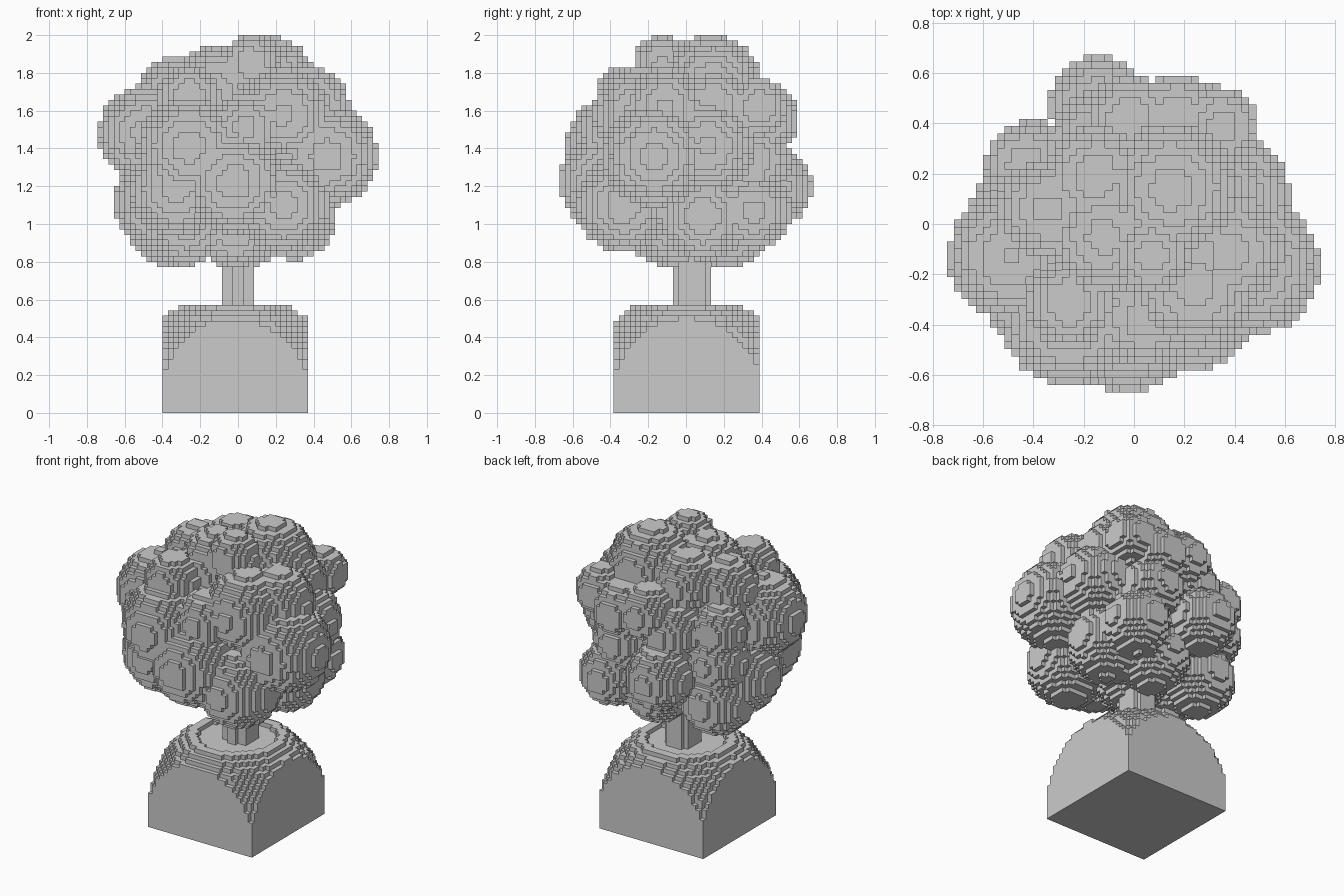
import bpy
import bmesh
from math import floor, ceil
from mathutils import Vector

STEP = 1 / 35                         # edge length of one block
OFFSET = Vector((0.0, 0.6, 0.0))      # grid shift, in blocks

cube = bpy.data.objects.get("Cube")
if cube:
    bpy.data.objects.remove(cube, do_unlink=True)


def make_material(name, color):
    mat = bpy.data.materials.new(name)
    mat.use_nodes = True
    mat.diffuse_color = color
    mat.node_tree.nodes["Principled BSDF"].inputs["Base Color"].default_value = color
    return mat


def cell_centre(cell):
    return (Vector(cell) + OFFSET + Vector((0.5, 0.5, 0.5))) * STEP


def fill(low, high, inside):
    """Grid cells whose centres lie between two corners and pass the test."""
    first = [ceil(low[a] / STEP - OFFSET[a] - 0.5) for a in range(3)]
    last = [floor(high[a] / STEP - OFFSET[a] - 0.5) + 1 for a in range(3)]
    return {(i, j, k)
            for i in range(first[0], last[0])
            for j in range(first[1], last[1])
            for k in range(first[2], last[2])
            if inside(cell_centre((i, j, k)))}


def ball(centre, radius):
    centre = Vector(centre)
    reach = Vector((radius, radius, radius))
    return fill(centre - reach, centre + reach,
                lambda p: (p - centre).length <= radius)


def build_blocks(name, cells, mat):
    """Skin a set of cells with only its exposed square faces."""
    bm = bmesh.new()
    corners = {}

    def corner(key):
        if key not in corners:
            corners[key] = bm.verts.new((Vector(key) + OFFSET) * STEP)
        return corners[key]

    for cell in sorted(cells):
        for axis in range(3):
            u, v = (axis + 1) % 3, (axis + 2) % 3
            for side in (0, 1):
                neighbour = list(cell)
                neighbour[axis] += 2 * side - 1
                if tuple(neighbour) in cells:
                    continue
                loop = []
                for du, dv in ((0, 0), (1, 0), (1, 1), (0, 1)):
                    key = list(cell)
                    key[axis] += side
                    key[u] += du
                    key[v] += dv
                    loop.append(corner(tuple(key)))
                bm.faces.new(loop if side else loop[::-1])
    mesh = bpy.data.meshes.new(name)
    bm.to_mesh(mesh)
    bm.free()
    mesh.materials.append(mat)
    obj = bpy.data.objects.new(name, mesh)
    bpy.context.scene.collection.objects.link(obj)
    return obj


grey = make_material("plain grey", (0.6, 0.6, 0.6, 1.0))

# Base: a box trimmed by a large ball, with a shallow round recess on top
ball_centre = Vector((-0.015, 0.008, 0.11))
base = fill((-0.4, -0.38, 0.0), (0.37, 0.395, 0.57),
            lambda p: (p - ball_centre).length < 0.541)
base -= fill((-0.3, -0.3, 0.55), (0.3, 0.3, 0.57),
             lambda p: (p.xy - ball_centre.xy).length < 0.245)
build_blocks("base", base, grey)

# Trunk: a short round post running up into the crown
trunk_axis = Vector((0.0, 0.04))
trunk = fill((-0.12, -0.1, 0.542), (0.12, 0.16, 1.0),
             lambda p: (p.xy - trunk_axis).length < 0.1)
build_blocks("trunk", trunk, grey)

# Crown: overlapping leaf clumps (x, y, z, radius in hundredths)
clumps = [
    (47, -17, 136, 27), (-2, -40, 122, 27), (-26, -37, 141, 27),
    (-49, -13, 148, 25), (15, 14, 174, 26), (7, -13, 185, 15),
    (-12, -5, 172, 22), (24, -24, 158, 25), (-15, 19, 172, 20),
    (-34, 6, 168, 20), (-2, 42, 158, 17), (17, 43, 155, 17),
    (35, 39, 162, 15), (38, -11, 162, 21), (-43, 24, 150, 16),
    (37, 11, 141, 25), (24, -33, 110, 25), (29, 9, 104, 23),
    (28, 36, 107, 20), (-14, 47, 119, 20), (-33, -30, 118, 25),
    (-42, 2, 112, 24), (-36, 17, 99, 22), (-2, -4, 99, 22),
    (4, 22, 99, 22), (-26, -31, 167, 17), (-40, 22, 128, 19),
    (-14, 33, 146, 20), (18, 36, 134, 20), (-28, -10, 101, 23),
    (4, -37, 151, 18), (32, 15, 164, 18),
]
crown = ball((0, 0, 1.36), 0.42)
for clump in clumps:
    x, y, z, radius = (value / 100 for value in clump)
    crown |= ball((x, y, z), radius)
build_blocks("crown", crown, grey)
